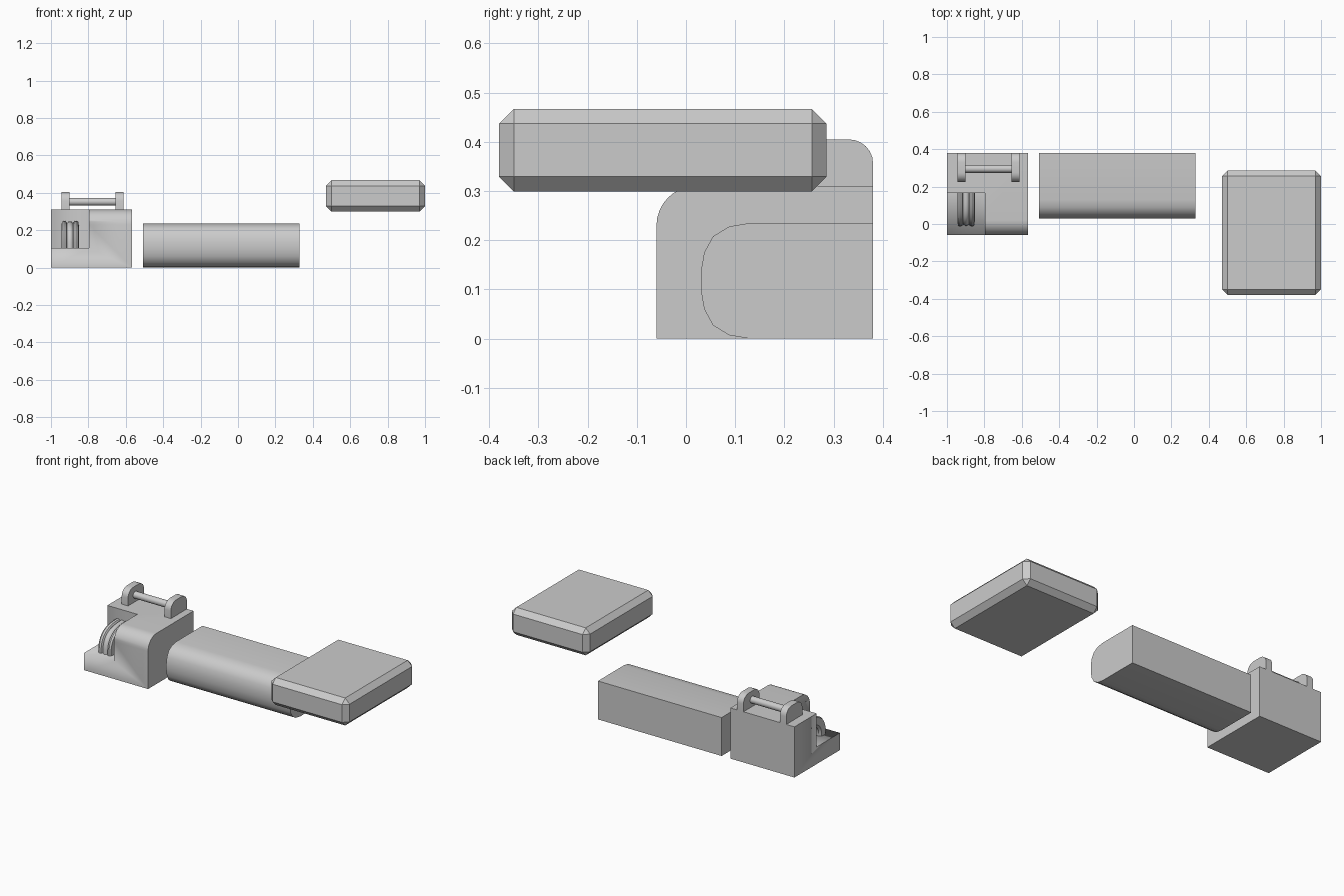
import bpy, bmesh
from math import sin, cos, pi

if "Cube" in bpy.data.objects:
    bpy.data.objects.remove(bpy.data.objects["Cube"])


def finish(name, bm, smooth=True):
    bmesh.ops.recalc_face_normals(bm, faces=bm.faces)
    me = bpy.data.meshes.new(name)
    bm.to_mesh(me)
    bm.free()
    ob = bpy.data.objects.new(name, me)
    bpy.context.collection.objects.link(ob)
    bpy.ops.object.select_all(action='DESELECT')
    bpy.context.view_layer.objects.active = ob
    ob.select_set(True)
    if smooth:
        bpy.ops.object.shade_smooth_by_angle(angle=0.6)
    return ob


def skin(name, rings):
    """Skin a list of closed rings of points and cap both ends."""
    bm = bmesh.new()
    vs = [[bm.verts.new(p) for p in r] for r in rings]
    n = len(vs[0])
    for a, b in zip(vs, vs[1:]):
        for i in range(n):
            bm.faces.new((a[i], a[(i + 1) % n], b[(i + 1) % n], b[i]))
    bm.faces.new(vs[0])
    bm.faces.new(vs[-1])
    return finish(name, bm)


def prism(name, profile, x0, x1):
    """Extrude a (y, z) profile along x."""
    return skin(name, [[(x, y, z) for y, z in profile] for x in (x0, x1)])


def arc(cy, cz, ry, rz, a0, a1, n):
    return [(cy + ry * cos(a0 + (a1 - a0) * i / n),
             cz + rz * sin(a0 + (a1 - a0) * i / n)) for i in range(n + 1)]


# Main block with rounded front top edge
block = prism('main_block', [(0.38, 0.31), (0.38, 0), (-0.06, 0)]
              + arc(0.02, 0.23, 0.08, 0.08, pi, pi / 2, 8), -1.0, -0.567)

# Notch in the front left corner
cutter = prism('notch_cutter', [(-0.2, 0.105), (0.165, 0.105), (0.165, 0.5), (-0.2, 0.5)],
               -1.2, -0.797)
cutter.hide_render = True
bpy.context.view_layer.objects.active = block
mod = block.modifiers.new('notch', 'BOOLEAN')
mod.operation = 'DIFFERENCE'
mod.object = cutter
bpy.ops.object.modifier_apply(modifier=mod.name)
bpy.data.objects.remove(cutter)

# Arched hose in the notch, with a grooved section (x offset, depth)
section = [(-0.047, 0.025), (-0.043, 0.006), (-0.033, 0), (-0.022, 0.003), (-0.016, 0.012),
           (-0.008, 0.005), (0, 0.003), (0.008, 0.005), (0.016, 0.012),
           (0.022, 0.003), (0.033, 0), (0.043, 0.006), (0.047, 0.025),
           (0.043, 0.046), (0.03, 0.055), (-0.03, 0.055), (-0.043, 0.046)]
rings = []
for i in range(15):
    t = pi / 2 * i / 14
    c, s = max(cos(t), 0) ** 0.75, sin(t) ** 0.75
    rings.append([(-0.898 + x, 0.165 - (0.178 - d) * c, 0.105 + (0.145 - d) * s)
                  for x, d in section])
skin('arched_hose', rings)

# Pair of rounded lugs on top
lug = ([(0.225, 0.31)] + arc(0.275, 0.357, 0.05, 0.048, pi, pi / 2, 6)
       + arc(0.33, 0.357, 0.05, 0.048, pi / 2, 0, 6) + [(0.38, 0.31)])
for side, x in (('left', -0.945), ('right', -0.655)):
    prism(side + '_lug', lug, x, x + 0.043)

# Rod between the lugs
prism('cross_rod', arc(0.295, 0.352, 0.021, 0.021, 0, 2 * pi * 15 / 16, 15), -0.91, -0.65)

# Long bar with rounded front
prism('long_bar', [(0.38, 0), (0.38, 0.235), (0.13, 0.235), (0.088, 0.228), (0.055, 0.208),
                   (0.037, 0.175), (0.03, 0.135), (0.03, 0.1), (0.037, 0.06),
                   (0.055, 0.027), (0.088, 0.007), (0.13, 0)], -0.507, 0.33)

# Chamfered slab
bm = bmesh.new()
bmesh.ops.create_cube(bm, size=1)
for v in bm.verts:
    v.co = (0.735 + v.co.x * 0.53, -0.047 + v.co.y * 0.665, 0.383 + v.co.z * 0.168)
bmesh.ops.bevel(bm, geom=bm.edges[:], offset=0.03, segments=1, affect='EDGES')
finish('chamfered_slab', bm, smooth=False)
